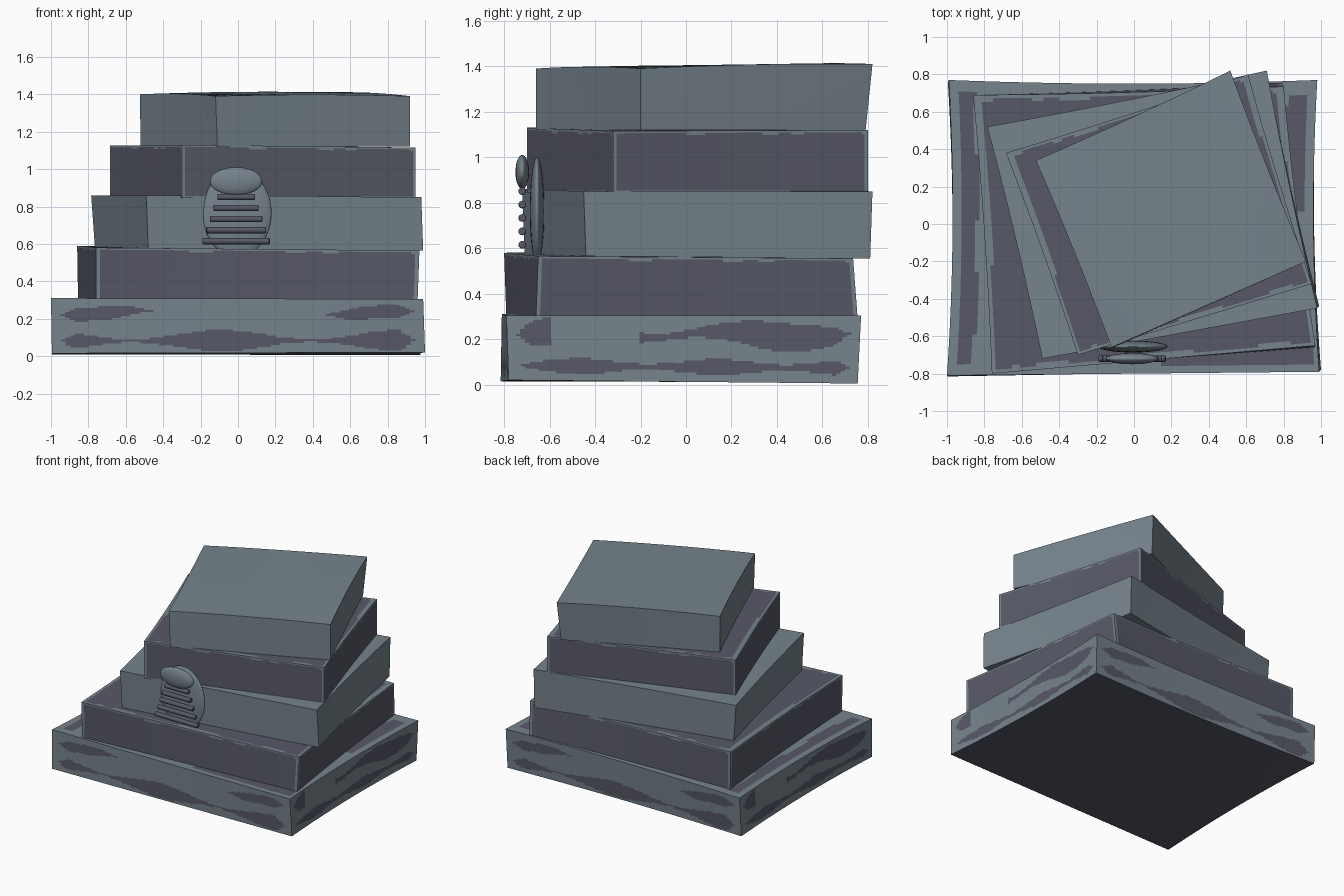
import bpy, bmesh, math
from mathutils import Vector

if "Cube" in bpy.data.objects:
    bpy.data.objects.remove(bpy.data.objects["Cube"])


def material(name, rgb):
    m = bpy.data.materials.new(name)
    m.diffuse_color = (*rgb, 1)
    m.use_nodes = True
    m.node_tree.nodes["Principled BSDF"].inputs["Base Color"].default_value = m.diffuse_color
    return m


LIGHT = material("light slate", (0.18, 0.227, 0.262))
DARK = material("dark slate", (0.095, 0.099, 0.135))


# Paint rules: return 1 for dark, 0 for light; u, v run from -1 to 1 on each face
def plain(side, u, v):
    return 0


def rimmed(side, u, v):
    wobble = 0.012 * math.sin(9 * u + 2 * v) + 0.008 * math.sin(23 * u)
    if side == "bottom":
        return 1
    if side == "top":
        return int(max(abs(u), abs(v)) < 0.965 + wobble)
    return int(abs(u) < 0.975 and -0.96 < v < 0.91 + 2 * wobble)


def weathered(side, u, v):
    if side == "bottom":
        return 1
    if side == "top":
        w = 0.012 * math.sin(8 * (u + v))
        left = -0.95 < u < -0.86 + w and abs(v) < 0.92
        right = 0.83 + w < u < 0.94 and 0.1 < v < 0.9
        front = -0.95 < v < -0.83 + w and 0.15 < u < 0.97
        return int(left or right or front)
    if abs(u) > 0.95:
        return 0
    ends = min(1, (0.95 - abs(u)) * 12)
    if side in ("front", "back"):
        low = 0.22 + 0.17 * math.cos(6.5 * u + 0.6)
        high = 0.24 * min(1, max(0, (abs(u) - 0.45) * 5))
        mid = 0.48 + 0.08 * math.sin(9 * u)
    else:
        low = 0.16 + 0.08 * math.sin(8 * u)
        high = max(0, 0.26 + 0.16 * math.sin(5 * u - 1.2)) * (u > -0.25 or u < -0.75)
        mid = 0.42 + 0.1 * math.sin(7 * u)
    return int(abs(v + 0.55) < low * ends or abs(v - mid) < high * ends)


def slab(name, corners, low, high, paint, pinch=0.012, bulge=0.0, foot=None):
    """Gently warped block. Corners run front left, front right, back right, back left."""
    foot = foot or corners

    def place(s, t, w):
        s2 = s * (1 - pinch * (1 - t * t))
        t2 = t * (1 - pinch * (1 - s * s)) if t > 0 else t
        k = [(1 - s2) * (1 - t2) / 4, (1 + s2) * (1 - t2) / 4,
             (1 + s2) * (1 + t2) / 4, (1 - s2) * (1 + t2) / 4]

        def point(xy, z):
            return sum((Vector((*xy[i], z[i])) * k[i] for i in range(4)), Vector())
        p = point(foot, low).lerp(point(corners, high), (w + 1) / 2)
        p.z += bulge * (1 - s * s * t * t) * (w + 1) / 2
        return p

    n, h = (80, 28) if paint != plain else (16, 6)
    faces = {"front": (lambda u, v: (u, -1, v), h), "back": (lambda u, v: (-u, 1, v), h),
             "right": (lambda u, v: (1, u, v), h), "left": (lambda u, v: (-1, -u, v), h),
             "top": (lambda u, v: (u, v, 1), n), "bottom": (lambda u, v: (-u, v, -1), n)}
    bm = bmesh.new()
    for side, (to_cube, m) in faces.items():
        grid = [[bm.verts.new(place(*to_cube(2 * i / n - 1, 2 * j / m - 1)))
                 for j in range(m + 1)] for i in range(n + 1)]
        for i in range(n):
            for j in range(m):
                f = bm.faces.new((grid[i][j], grid[i + 1][j], grid[i + 1][j + 1], grid[i][j + 1]))
                f.material_index = paint(side, (2 * i + 1) / n - 1, (2 * j + 1) / m - 1)
    bmesh.ops.remove_doubles(bm, verts=bm.verts, dist=0.0005)
    bmesh.ops.recalc_face_normals(bm, faces=bm.faces)
    me = bpy.data.meshes.new(name)
    bm.to_mesh(me)
    bm.free()
    me.materials.append(LIGHT)
    me.materials.append(DARK)
    ob = bpy.data.objects.new(name, me)
    bpy.context.collection.objects.link(ob)
    smooth(ob)


def smooth(ob):
    bpy.ops.object.select_all(action='DESELECT')
    ob.select_set(True)
    bpy.context.view_layer.objects.active = ob
    bpy.ops.object.shade_smooth_by_angle(angle=math.radians(35))


def ellipsoid(name, centre, radii, mat):
    bpy.ops.mesh.primitive_uv_sphere_add(segments=32, ring_count=16, radius=1, location=centre)
    ob = bpy.context.object
    ob.name = name
    ob.scale = radii
    ob.data.materials.append(mat)
    smooth(ob)


# Five stacked, progressively turned stone slabs
slab("base_slab", [(-1, -0.81), (0.99, -0.79), (0.98, 0.77), (-0.99, 0.77)],
     [0.015, 0.02, 0.005, 0.01], [0.31, 0.305, 0.305, 0.305], weathered, pinch=0.025,
     foot=[(-0.995, -0.815), (1, -0.78), (0.975, 0.755), (-0.995, 0.755)])
slab("second_slab", [(-0.76, -0.80), (0.97, -0.65), (0.80, 0.735), (-0.86, 0.69)],
     [0.29] * 4, [0.58, 0.565, 0.555, 0.59], rimmed,
     foot=[(-0.76, -0.79), (0.96, -0.66), (0.79, 0.755), (-0.855, 0.69)])
slab("third_slab", [(-0.49, -0.72), (0.98, -0.45), (0.71, 0.82), (-0.785, 0.52)],
     [0.575, 0.565, 0.555, 0.58], [0.86, 0.85, 0.85, 0.86], plain,
     foot=[(-0.48, -0.71), (0.99, -0.44), (0.71, 0.81), (-0.765, 0.52)])
slab("fourth_slab", [(-0.30, -0.70), (0.95, -0.32), (0.61, 0.80), (-0.685, 0.38)],
     [0.845] * 4, [1.13, 1.115, 1.12, 1.125], rimmed)
slab("top_slab", [(-0.12, -0.66), (0.92, -0.20), (0.515, 0.82), (-0.525, 0.34)],
     [1.12] * 4, [1.39, 1.39, 1.41, 1.40], plain, bulge=0.008,
     foot=[(-0.11, -0.66), (0.92, -0.20), (0.50, 0.79), (-0.52, 0.335)])

# Rounded plaque with an oval head and five rungs
ellipsoid("plaque", (-0.005, -0.655, 0.765), (0.185, 0.032, 0.235), LIGHT)
ellipsoid("oval_head", (-0.01, -0.72, 0.935), (0.14, 0.03, 0.075), LIGHT)
for i in range(5):
    z, half = 0.615 + 0.059 * i, 0.18 - 0.02 * i
    bpy.ops.mesh.primitive_cylinder_add(vertices=16, radius=0.017, depth=2 * half,
                                        location=(-0.01, -0.72, z), rotation=(0, math.pi / 2, 0))
    rung = bpy.context.object
    rung.name = "rung"
    rung.data.materials.append(DARK)
    bevel = rung.modifiers.new("soft_ends", 'BEVEL')
    bevel.width, bevel.segments = 0.005, 2
    smooth(rung)
